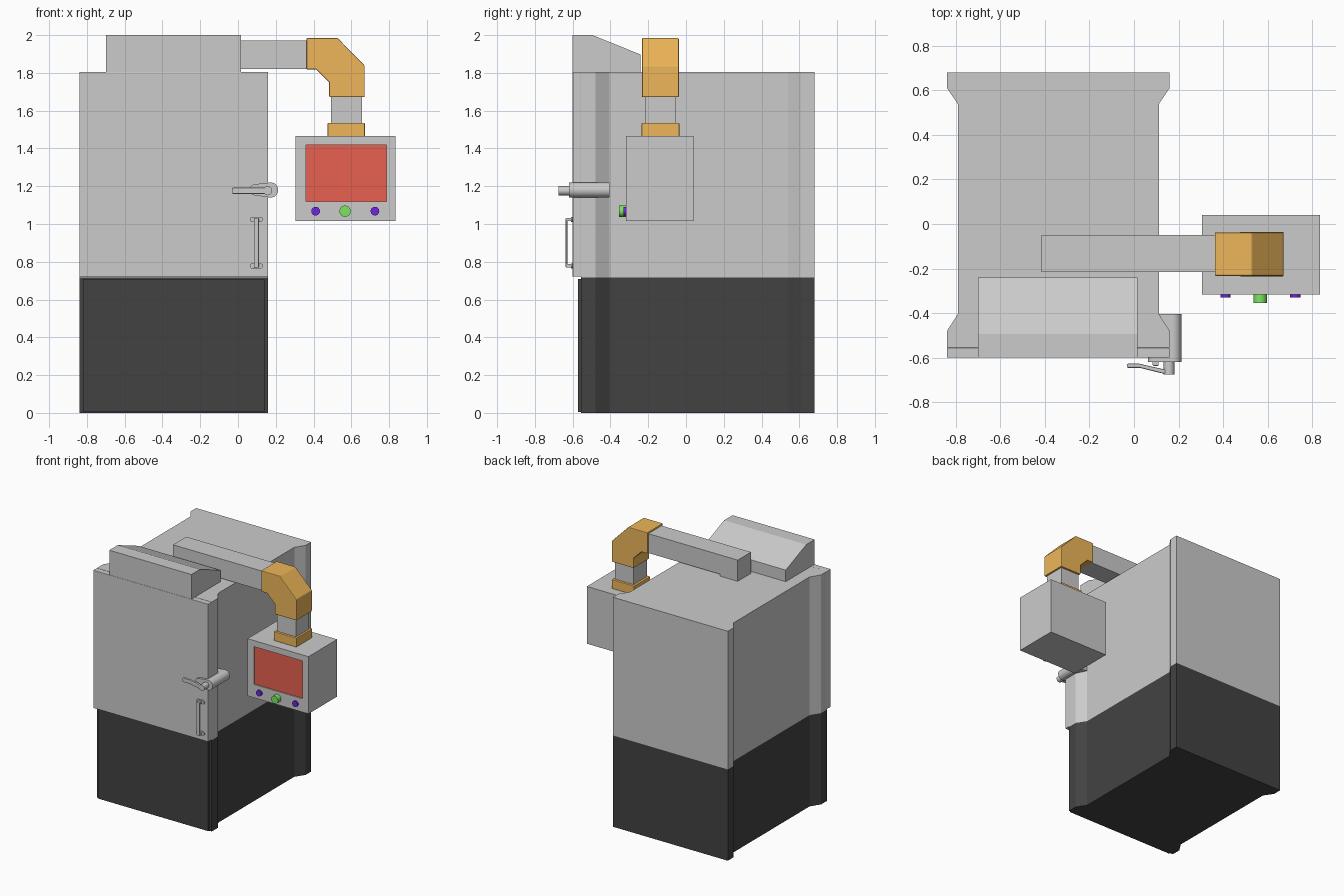
import bpy, bmesh, math

if "Cube" in bpy.data.objects:
    bpy.data.objects.remove(bpy.data.objects["Cube"])

def material(name, rgb):
    m = bpy.data.materials.new(name)
    m.diffuse_color = (*rgb, 1)
    m.use_nodes = True
    m.node_tree.nodes["Principled BSDF"].inputs["Base Color"].default_value = m.diffuse_color
    return m

BLACK = material("black", (0.055, 0.055, 0.055))
ORANGE = material("orange", (0.85, 0.47, 0.10))
RED = material("red", (0.80, 0.12, 0.08))
PURPLE = material("purple", (0.15, 0.02, 0.75))
GREEN = material("green", (0.20, 0.78, 0.12))

def prism(name, pts, axis, a, b, mat=None, bevel=0, smooth=False):
    """Extrude a closed 2D profile along an axis from a to b."""
    place = {'x': lambda u, v, w: (w, u, v),
             'y': lambda u, v, w: (u, w, v),
             'z': lambda u, v, w: (u, v, w)}[axis]
    bm = bmesh.new()
    lo = [bm.verts.new(place(u, v, a)) for u, v in pts]
    hi = [bm.verts.new(place(u, v, b)) for u, v in pts]
    bm.faces.new(lo)
    bm.faces.new(hi)
    for i in range(len(pts)):
        j = (i + 1) % len(pts)
        bm.faces.new((lo[i], lo[j], hi[j], hi[i]))
    bmesh.ops.recalc_face_normals(bm, faces=bm.faces)
    me = bpy.data.meshes.new(name)
    bm.to_mesh(me)
    bm.free()
    ob = bpy.data.objects.new(name, me)
    bpy.context.collection.objects.link(ob)
    if mat:
        me.materials.append(mat)
    if bevel:
        mod = ob.modifiers.new("bevel", 'BEVEL')
        mod.width, mod.segments = bevel, 2
    if smooth:
        bpy.ops.object.select_all(action='DESELECT')
        ob.select_set(True)
        bpy.context.view_layer.objects.active = ob
        bpy.ops.object.shade_smooth_by_angle(angle=math.radians(35))
    return ob

def box(name, x, y, z, mat=None, bevel=0):
    pts = [(x[0], y[0]), (x[1], y[0]), (x[1], y[1]), (x[0], y[1])]
    return prism(name, pts, 'z', z[0], z[1], mat, bevel)

def arc(cx, cz, r, a0, a1, n):
    return [(cx + r * math.cos(math.radians(a0 + (a1 - a0) * i / n)),
             cz + r * math.sin(math.radians(a0 + (a1 - a0) * i / n))) for i in range(n + 1)]

def disc(name, x, z, r, y0, y1, mat=None):
    return prism(name, arc(x, z, r, 0, 348.75, 31), 'y', y0, y1, mat, smooth=True)

# Cabinet: plan profile with wide front and back flanges, mirrored about its centre
CX = -0.34
half = [(0.5, -0.555), (0.5, -0.48), (0.452, -0.405), (0.452, 0.54), (0.5, 0.61), (0.5, 0.68)]
plan = [(CX + u, v) for u, v in half] + [(CX - u, v) for u, v in reversed(half)]
prism("cabinet_base", plan, 'z', 0, 0.718, BLACK)
prism("cabinet_upper", plan, 'z', 0.718, 1.805)
box("base_front_panel", (-0.82, 0.14), (-0.571, -0.555), (0.004, 0.71), BLACK)
box("door", (-0.84, 0.16), (-0.60, -0.556), (0.722, 1.805), bevel=0.002)

# Hood on top of the door
prism("top_hood", [(-0.60, 1.806), (-0.60, 2.0), (-0.495, 2.0), (-0.24, 1.897), (-0.24, 1.806)],
      'x', -0.70, 0.015)

# Swing arm, elbow and neck
box("arm_foot", (-0.415, -0.26), (-0.215, -0.05), (1.80, 1.83))
box("support_arm", (-0.415, 0.40), (-0.215, -0.05), (1.82, 1.972))
prism("arm_elbow", [(0.363, 1.984), (0.528, 1.984), (0.671, 1.838), (0.671, 1.672),
                    (0.483, 1.672), (0.483, 1.75), (0.415, 1.818), (0.363, 1.818)],
      'y', -0.233, -0.038, ORANGE, bevel=0.005)
box("neck", (0.493, 0.657), (-0.217, -0.053), (1.52, 1.69))
box("neck_collar", (0.475, 0.672), (-0.235, -0.035), (1.463, 1.535), ORANGE, bevel=0.004)

# Control box: shell whose front is inset to hold the screen
shell = box("control_box", (0.305, 0.835), (-0.317, 0.04), (1.015, 1.465))
cutter = box("screen_cutter", (0.36, 0.785), (-0.40, -0.305), (1.12, 1.417))
cutter.hide_render = True
cutter.hide_viewport = True
cut = shell.modifiers.new("screen_recess", 'BOOLEAN')
cut.operation, cut.object, cut.solver = 'DIFFERENCE', cutter, 'EXACT'
box("screen", (0.36, 0.785), (-0.309, -0.303), (1.12, 1.417), RED)
for side, x in (("left", 0.411), ("right", 0.725)):
    disc(side + "_button", x, 1.068, 0.023, -0.33, -0.31, PURPLE)
disc("centre_knob", 0.567, 1.068, 0.03, -0.355, -0.31, GREEN)

# Door latch housing: rounded, with a narrower left end
prism("latch_housing", arc(0.173, 1.18, 0.04, -95, 90, 14) + arc(0.092, 1.181, 0.03, 100, 255, 12),
      'y', -0.62, -0.405, smooth=True)
disc("latch_shaft", 0.157, 1.176, 0.024, -0.676, -0.615)
prism("latch_lever", [(-0.032, -0.646), (0.025, -0.646), (0.13, -0.672), (0.157, -0.674),
                      (0.157, -0.654), (0.13, -0.652), (0.025, -0.628), (-0.032, -0.628)],
      'z', 1.16, 1.192, bevel=0.005)

# Pull handle with two mounting lugs
box("pull_handle", (0.084, 0.11), (-0.637, -0.628), (0.77, 1.03), bevel=0.003)
for place, z in (("lower", 0.778), ("upper", 1.024)):
    box(place + "_handle_post", (0.084, 0.11), (-0.632, -0.598), (z - 0.009, z + 0.009))
    prism(place + "_handle_lug", arc(0.118, z, 0.014, -90, 90, 8) + arc(0.076, z, 0.014, 90, 270, 8),
          'y', -0.608, -0.598, smooth=True)
